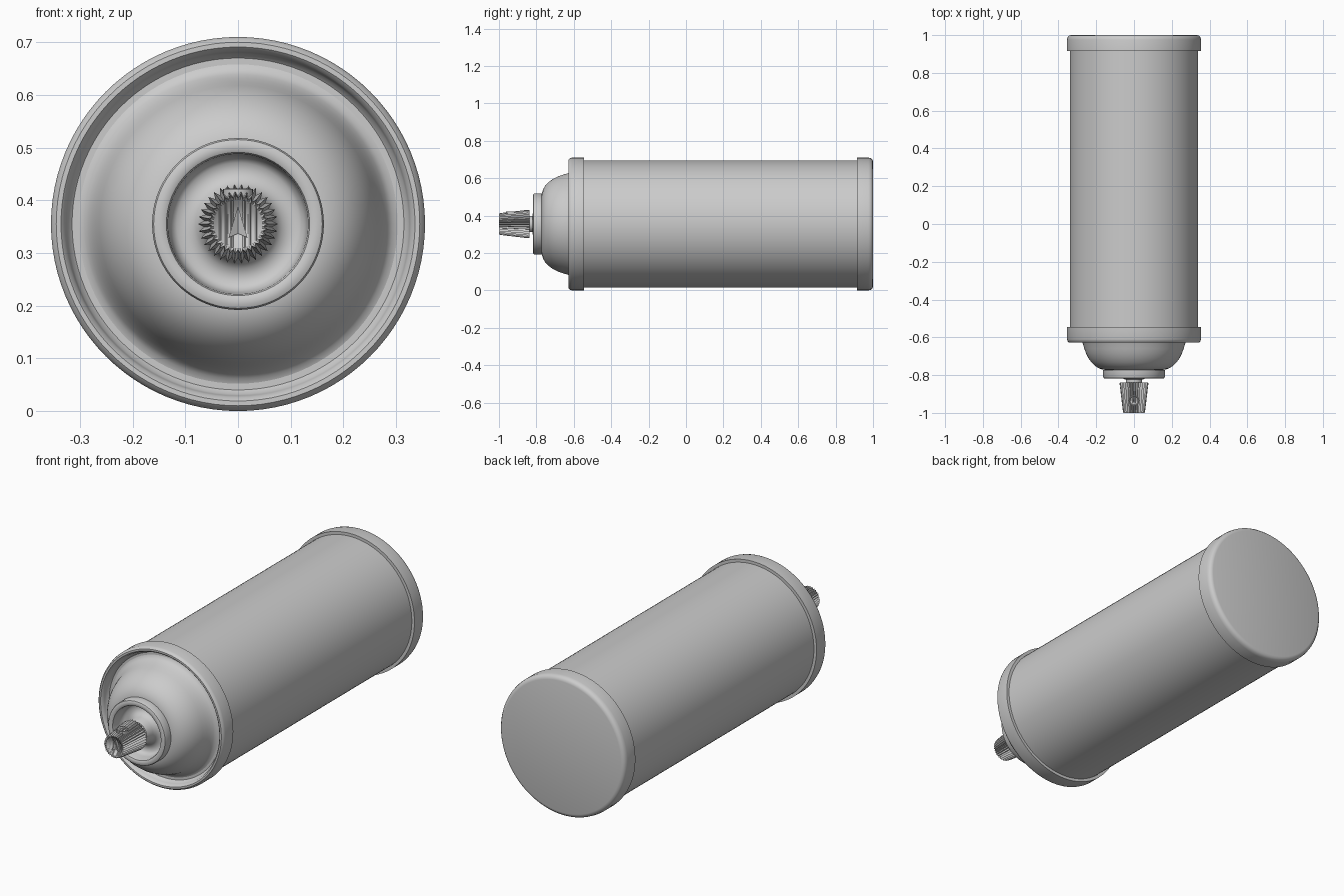
import bpy, bmesh
from math import sin, cos, pi, radians
from mathutils import Vector, Matrix

if "Cube" in bpy.data.objects:
    bpy.data.objects.remove(bpy.data.objects["Cube"])

CZ = 0.355   # height of the can's axis, which runs along y


def finish(name, bm, angle=35):
    bmesh.ops.remove_doubles(bm, verts=bm.verts, dist=1e-5)
    bmesh.ops.recalc_face_normals(bm, faces=bm.faces)
    me = bpy.data.meshes.new(name)
    bm.to_mesh(me)
    bm.free()
    ob = bpy.data.objects.new(name, me)
    bpy.context.collection.objects.link(ob)
    bpy.ops.object.select_all(action='DESELECT')
    ob.select_set(True)
    bpy.context.view_layer.objects.active = ob
    bpy.ops.object.shade_smooth_by_angle(angle=radians(angle))
    return ob


def bridge(bm, rings):
    for a, b in zip(rings, rings[1:]):
        n = len(a)
        for i in range(n):
            bm.faces.new((a[i], a[(i + 1) % n], b[(i + 1) % n], b[i]))


def lathe(name, profile, n=96, matrix=None):
    """Revolve (radius, y) points around the can's axis."""
    bm = bmesh.new()
    rings = []
    for r, y in profile:
        r = max(r, 1e-7)
        rings.append([bm.verts.new((r * cos(2 * pi * i / n), y, CZ + r * sin(2 * pi * i / n)))
                      for i in range(n)])
    bridge(bm, rings)
    if matrix:
        bm.transform(matrix)
    bmesh.ops.dissolve_degenerate(bm, dist=1e-6, edges=bm.edges)
    return finish(name, bm)


# main cylinder
lathe("can_body", [(0.34, 0.93), (0.34, -0.56)])

# closed bottom cap with rounded edge
lathe("bottom_rim", [(0.338, 0.915), (0.355, 0.915), (0.355, 0.975), (0.352, 0.988),
                     (0.344, 0.997), (0.333, 1.0), (0, 1.0)])

# rolled front rim, seam groove and domed shoulder
lathe("front_rim", [(0.338, -0.545), (0.355, -0.545), (0.355, -0.61), (0.352, -0.62),
                    (0.345, -0.627), (0.336, -0.627), (0.329, -0.62), (0.326, -0.608),
                    (0.323, -0.596), (0.315, -0.588), (0.300, -0.588)])
lathe("shoulder_dome", [(0.303, -0.588), (0.293, -0.592), (0.284, -0.603), (0.277, -0.618),
                        (0.270, -0.635), (0.263, -0.660), (0.254, -0.685), (0.242, -0.709),
                        (0.226, -0.732), (0.207, -0.751), (0.186, -0.764), (0.165, -0.771),
                        (0.14, -0.773)])

# valve cup: raised ring, recess and rising centre
lathe("valve_cup", [(0.15, -0.770), (0.163, -0.773), (0.163, -0.810), (0.160, -0.816),
                    (0.153, -0.819), (0.142, -0.819), (0.136, -0.816), (0.133, -0.808),
                    (0.131, -0.775), (0.126, -0.757), (0.116, -0.748), (0.100, -0.746),
                    (0.085, -0.750), (0.073, -0.762), (0.066, -0.78), (0.062, -0.805),
                    (0.058, -0.818), (0.050, -0.822), (0, -0.822)])
lathe("valve_stem", [(0.043, -0.80), (0.043, -0.85)], 32)

# ribbed, tapered spray nozzle with a scooped finger pad
TEETH = 34
N = TEETH * 2


def nozzle_ring(bm, y, outer, inner):
    ring = []
    for i in range(N):
        r = outer if i % 2 == 0 else inner
        a = 2 * pi * i / N
        ring.append(bm.verts.new((r * cos(a), y, CZ + r * sin(a))))
    return ring


def pad_y(x, z):
    """Finger pad: hollow along z."""
    return -0.994 + 0.022 * max(0, 1 - (x * x + z * z) / 0.046 ** 2)


bm = bmesh.new()
rings = [nozzle_ring(bm, -0.838, 0.040, 0.040),
         nozzle_ring(bm, -0.838, 0.075, 0.064),
         nozzle_ring(bm, -0.848, 0.076, 0.064),
         nozzle_ring(bm, -0.990, 0.059, 0.050),
         nozzle_ring(bm, -1.000, 0.056, 0.049)]
for k in range(6):
    r = 0.046 * (1 - k / 5) + 1e-7
    ring = nozzle_ring(bm, 0, r, r)
    for v in ring:
        v.co.y = pad_y(v.co.x, v.co.z - CZ)
    rings.append(ring)
bridge(bm, rings)
bmesh.ops.dissolve_degenerate(bm, dist=1e-6, edges=bm.edges)
finish("spray_nozzle", bm, 25)

# grip ridges following the hollow of the finger pad
bm = bmesh.new()
for x in (-0.034, -0.023, -0.012, 0.012, 0.023, 0.034):
    half = (0.046 ** 2 - x * x) ** 0.5
    rows = []
    for k in range(9):
        z = half * (k / 4 - 1)
        y = pad_y(x, z)
        rows.append([bm.verts.new((x + dx, y + dy, CZ + z))
                     for dx, dy in ((-0.004, 0.002), (0, -0.004), (0.004, 0.002))])
    bridge(bm, rows)
finish("pad_ridges", bm, 25)

# raised direction arrow on the finger pad
bm = bmesh.new()
outline = [(0, 0.034), (-0.018, -0.026), (0, -0.018), (0.018, -0.026)]
low = [bm.verts.new((x, -0.970, CZ + z)) for x, z in outline]
high = [bm.verts.new((x, pad_y(x, z) - 0.006, CZ + z)) for x, z in outline]
bridge(bm, [low, high])
bm.faces.new((high[0], high[1], high[2]))
bm.faces.new((high[0], high[2], high[3]))
finish("pad_arrow", bm, 25)

# spray outlet on the upper side of the nozzle, turned to face +z
turn = (Matrix.Translation((0, -0.935, CZ)) @ Matrix.Rotation(radians(90), 4, 'X')
        @ Matrix.Translation((0, 0, -CZ)))
lathe("spray_outlet", [(0.028, 0.03), (0.028, 0.066), (0.024, 0.067), (0.021, 0.062),
                       (0.007, 0.062), (0.006, 0.052), (0, 0.052)], 32, turn)
